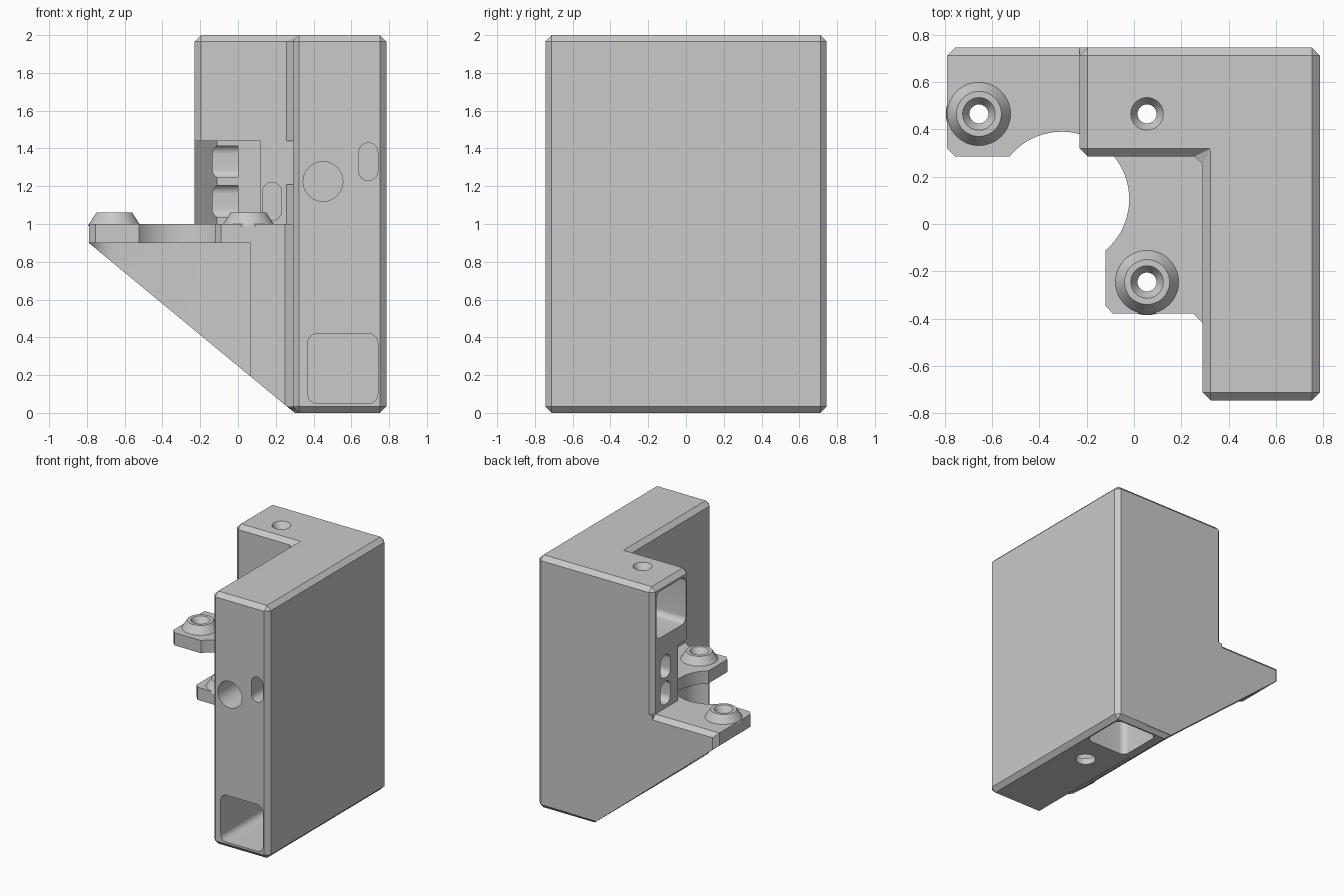
import bpy, bmesh, math

old = bpy.data.objects.get("Cube")
if old:
    bpy.data.objects.remove(old, do_unlink=True)

grey = bpy.data.materials.new("matte_grey")
grey.use_nodes = True
COLOR = (0.59, 0.59, 0.59, 1)
grey.diffuse_color = COLOR
grey.node_tree.nodes["Principled BSDF"].inputs["Base Color"].default_value = COLOR


def add_mesh(name, bm):
    bmesh.ops.recalc_face_normals(bm, faces=bm.faces)
    mesh = bpy.data.meshes.new(name)
    bm.to_mesh(mesh)
    bm.free()
    mesh.materials.append(grey)
    ob = bpy.data.objects.new(name, mesh)
    bpy.context.collection.objects.link(ob)
    return ob


def prism(name, pts, lo, hi, axis="z", bevel=0):
    """Extrude a 2D outline along an axis."""
    place = {"x": lambda a, b, t: (t, a, b),
             "y": lambda a, b, t: (a, t, b),
             "z": lambda a, b, t: (a, b, t)}[axis]
    bm = bmesh.new()
    ends = [[bm.verts.new(place(a, b, t)) for a, b in pts] for t in (lo, hi)]
    for ring in ends:
        bm.faces.new(ring)
    n = len(pts)
    for i in range(n):
        j = (i + 1) % n
        bm.faces.new((ends[0][i], ends[0][j], ends[1][j], ends[1][i]))
    bmesh.ops.recalc_face_normals(bm, faces=bm.faces)
    if bevel:
        bmesh.ops.bevel(bm, geom=bm.edges[:], offset=bevel, segments=1,
                        affect="EDGES", profile=0.5)
    return add_mesh(name, bm)


def rounded(a, b, w, h, r, steps=8):
    """Rounded rectangle; a slot or circle when r is half the size."""
    pts = []
    for k, (sx, sy) in enumerate(((1, 1), (-1, 1), (-1, -1), (1, -1))):
        for i in range(steps + 1):
            ang = math.pi / 2 * (k + i / steps)
            p = (a + sx * (w / 2 - r) + r * math.cos(ang),
                 b + sy * (h / 2 - r) + r * math.sin(ang))
            if not pts or math.dist(p, pts[-1]) > 1e-5:
                pts.append(p)
    if math.dist(pts[0], pts[-1]) < 1e-5:
        pts.pop()
    return pts


def circle(a, b, r):
    return rounded(a, b, 2 * r, 2 * r, r, 12)


def cone(name, x, y, z0, z1, r0, r1):
    bm = bmesh.new()
    bmesh.ops.create_cone(bm, cap_ends=True, segments=48, radius1=r0,
                          radius2=r1, depth=z1 - z0)
    bmesh.ops.translate(bm, verts=bm.verts, vec=(x, y, (z0 + z1) / 2))
    return add_mesh(name, bm)


def combine(target, tool, operation):
    mod = target.modifiers.new("bool", "BOOLEAN")
    mod.object, mod.operation, mod.solver = tool, operation, "EXACT"
    bpy.context.view_layer.objects.active = target
    bpy.ops.object.modifier_apply(modifier=mod.name)
    bpy.data.objects.remove(tool, do_unlink=True)


# L-shaped column with chamfered edges
body = prism("corner_bracket",
             [(0.785, -0.745), (0.785, 0.745), (-0.23, 0.745), (-0.23, 0.285),
              (0.29, 0.285), (0.29, -0.745)], 0, 2, bevel=0.034)

# Motor plate with the gusset block below it
combine(body, prism("motor_plate",
                    [(0.5, 0.745), (-0.755, 0.745), (-0.79, 0.71), (-0.79, 0.32),
                     (-0.755, 0.285), (-0.12, 0.285), (-0.12, -0.345),
                     (-0.09, -0.378), (0.25, -0.378), (0.29, -0.418), (0.5, -0.418)],
                    0.03, 1.0), "UNION")

# Screw bosses on the plate
BOSSES = [(-0.655, 0.465), (0.055, -0.245)]
for x, y in BOSSES:
    combine(body, cone("boss", x, y, 0.99, 1.06, 0.14, 0.095), "UNION")

cutters = [
    # Rounded square motor space under the plate
    prism("motor_space", rounded(-0.305, 0.11, 0.98, 0.98, 0.14), -0.1, 0.9),
    # Sloping underside
    prism("slope", [(-0.9, 0.9), (-0.79, 0.9), (0.3, 0), (0.3, -0.1), (-0.9, -0.1)],
          -0.6, 0.9, "y"),
    # Chamfer along the rear edge of the plate
    prism("rear_chamfer", [(0.711, 1.0), (0.745, 0.966), (0.8, 0.966), (0.8, 1.05),
                           (0.711, 1.05)], -0.9, -0.23, "x"),
    # Round motor opening
    prism("motor_bore", circle(-0.305, 0.105, 0.285), 0.8, 1.44),
    # Notch below the upper arm
    prism("notch", [(-0.3, 0.2), (-0.3, 0.41), (-0.23, 0.43), (-0.11, 0.55),
                    (0.12, 0.55), (0.12, 0.2)], 1.0, 1.44),
    # Gap in the inner corner chamfer
    prism("corner_gap", [(0.2, 0.2), (0.29, 0.2), (0.29, 0.285), (0.2, 0.285)],
          1.21, 1.44),
    # Square tube sockets, one along each axis
    prism("front_socket", rounded(0.555, 0.235, 0.37, 0.37, 0.05), -0.9, 0.29, "y"),
    prism("bottom_socket", rounded(0.555, 0.515, 0.37, 0.37, 0.05), -0.1, 1.5),
    prism("top_socket", rounded(0.515, 1.765, 0.37, 0.37, 0.05), -0.4, 0.33, "x"),
    # Round hole and slots in the front faces
    prism("front_hole", circle(0.45, 1.225, 0.105), -0.9, 0.2, "y"),
    prism("front_slot", rounded(0.69, 1.33, 0.1, 0.2, 0.05), -0.9, 0.2, "y"),
    prism("inner_slot", rounded(0.18, 1.12, 0.1, 0.2, 0.05), 0.2, 0.6, "y"),
    # Screw hole under the front socket
    prism("bottom_hole", circle(0.555, 0.1, 0.075), -0.1, 0.2),
]
# Tie slots in the end of the upper arm
for z in (1.12, 1.33):
    cutters.append(prism("tie_slot", rounded(0.585, z, 0.12, 0.18, 0.05), -0.4, 0, "x"))
# Countersunk screw holes
for x, y, top in [(*b, 1.06) for b in BOSSES] + [(0.055, 0.465, 2.0)]:
    cutters.append(prism("screw_hole", circle(x, y, 0.04), -0.1, 2.1))
    cutters.append(cone("countersink", x, y, top - 0.05, top + 0.01, 0.038, 0.075))
for cutter in cutters:
    combine(body, cutter, "DIFFERENCE")

bpy.ops.object.select_all(action="DESELECT")
body.select_set(True)
bpy.context.view_layer.objects.active = body
bpy.ops.object.shade_smooth_by_angle(angle=math.radians(30))
